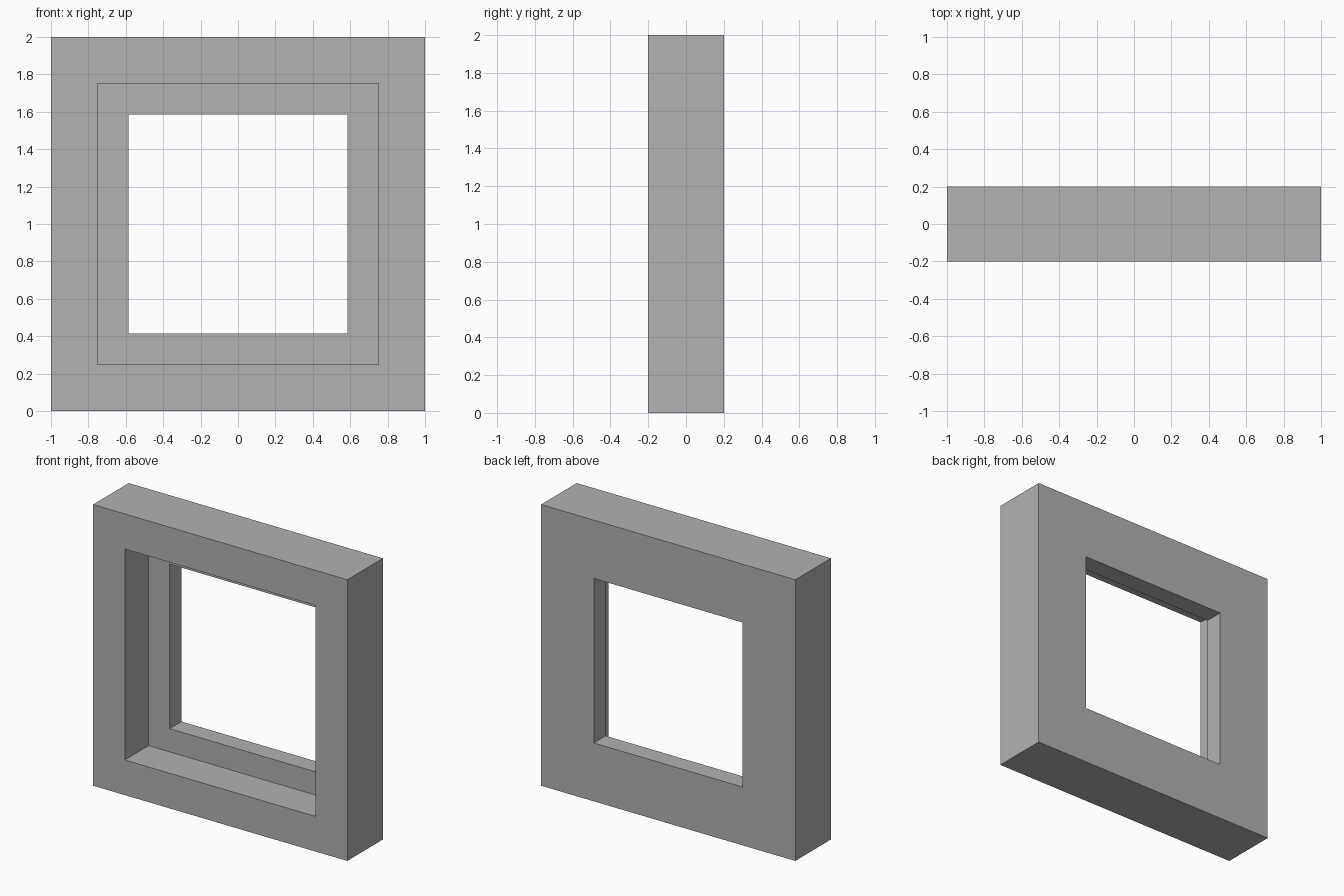
import bpy
import bmesh

# Remove the default object
cube = bpy.data.objects.get("Cube")
if cube:
    bpy.data.objects.remove(cube, do_unlink=True)

OUTER, REBATE, OPENING = 1.0, 0.75, 0.585   # half widths
FRONT, STEP, BACK = -0.2, 0.067, 0.2        # depths along y

# Plain grey material
grey = bpy.data.materials.new("plain_grey")
grey.use_nodes = True
colour = (0.445, 0.445, 0.445, 1)
grey.diffuse_color = colour
grey.node_tree.nodes["Principled BSDF"].inputs["Base Color"].default_value = colour

# Stepped cross-section: half width and depth
profile = [(OUTER, FRONT), (OUTER, BACK), (OPENING, BACK),
           (OPENING, STEP), (REBATE, STEP), (REBATE, FRONT)]
corners = [(-1, -1), (1, -1), (1, 1), (-1, 1)]

# Carry the section round the four mitred corners
bm = bmesh.new()
rings = [[bm.verts.new((sx * r, y, OUTER + sz * r)) for r, y in profile]
         for sx, sz in corners]
for i, ring in enumerate(rings):
    following = rings[(i + 1) % len(rings)]
    for j in range(len(profile)):
        k = (j + 1) % len(profile)
        bm.faces.new((ring[j], ring[k], following[k], following[j]))
bmesh.ops.recalc_face_normals(bm, faces=bm.faces)

# Window frame
mesh = bpy.data.meshes.new("window_frame")
bm.to_mesh(mesh)
bm.free()
mesh.materials.append(grey)
frame = bpy.data.objects.new("window_frame", mesh)
bpy.context.collection.objects.link(frame)
